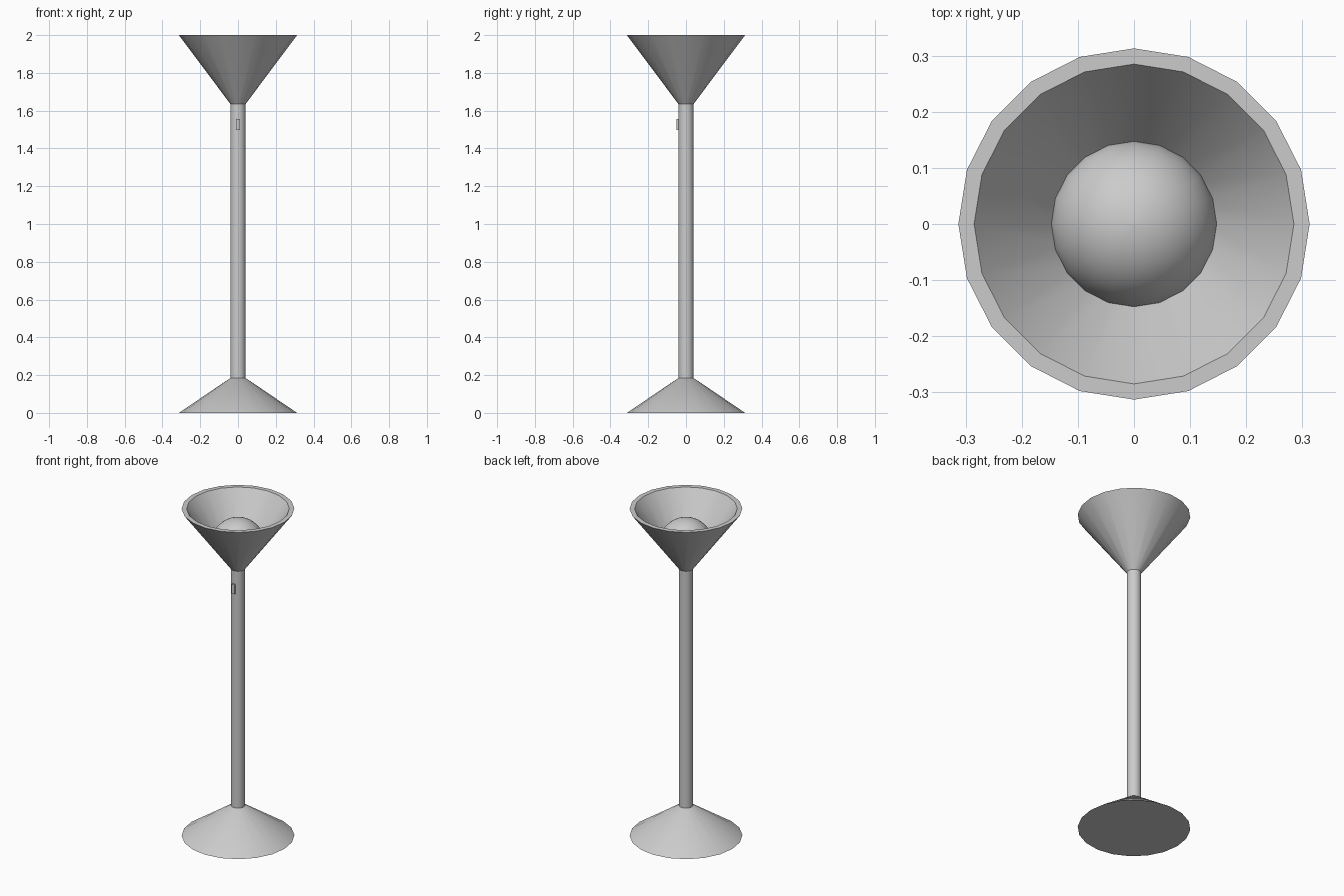
import bpy, bmesh, math

if "Cube" in bpy.data.objects:
    bpy.data.objects.remove(bpy.data.objects["Cube"])

SIDES = 20


def finish(name, bm, smooth=True):
    bmesh.ops.recalc_face_normals(bm, faces=bm.faces)
    mesh = bpy.data.meshes.new(name)
    bm.to_mesh(mesh)
    bm.free()
    obj = bpy.data.objects.new(name, mesh)
    bpy.context.collection.objects.link(obj)
    if smooth:
        bpy.ops.object.select_all(action='DESELECT')
        obj.select_set(True)
        bpy.context.view_layer.objects.active = obj
        bpy.ops.object.shade_smooth_by_angle(angle=math.radians(35))
    return obj


def lathe(name, profile):
    """Closed turned solid from (radius, z) points, capped at both ends."""
    bm = bmesh.new()
    rings = []
    for r, z in profile:
        rings.append([bm.verts.new((r * math.cos(2 * math.pi * i / SIDES),
                                    r * math.sin(2 * math.pi * i / SIDES), z))
                      for i in range(SIDES)])
    for a, b in zip(rings, rings[1:]):
        for i in range(SIDES):
            j = (i + 1) % SIDES
            bm.faces.new((a[i], a[j], b[j], b[i]))
    bm.faces.new(rings[0])
    bm.faces.new(rings[-1])
    return finish(name, bm)


# Conical foot and slim pole
lathe("base", [(0.313, 0), (0.04, 0.185)])
lathe("pole", [(0.04, 0.185), (0.04, 1.635)])

# Funnel shade: outer wall, flat rim, inner wall and floor
lathe("shade", [(0.04, 1.635), (0.313, 2.0), (0.285, 2.0), (0.128, 1.785)])

# Domed bulb sitting in the bottom of the shade
bulb_r, bulb_z = 0.15, 1.785
steps = [math.radians(a) for a in (9, 18, 27, 36, 45, 54, 63, 72, 81, 89)]
lathe("bulb", [(0.146, bulb_z)] +
      [(bulb_r * math.cos(a), bulb_z + bulb_r * math.sin(a)) for a in steps])

# Small switch on the front of the pole
bm = bmesh.new()
bmesh.ops.create_cube(bm, size=1)
bmesh.ops.scale(bm, vec=(0.02, 0.02, 0.058), verts=bm.verts)
bmesh.ops.translate(bm, vec=(0, -0.04, 1.526), verts=bm.verts)
finish("switch", bm, smooth=False)
